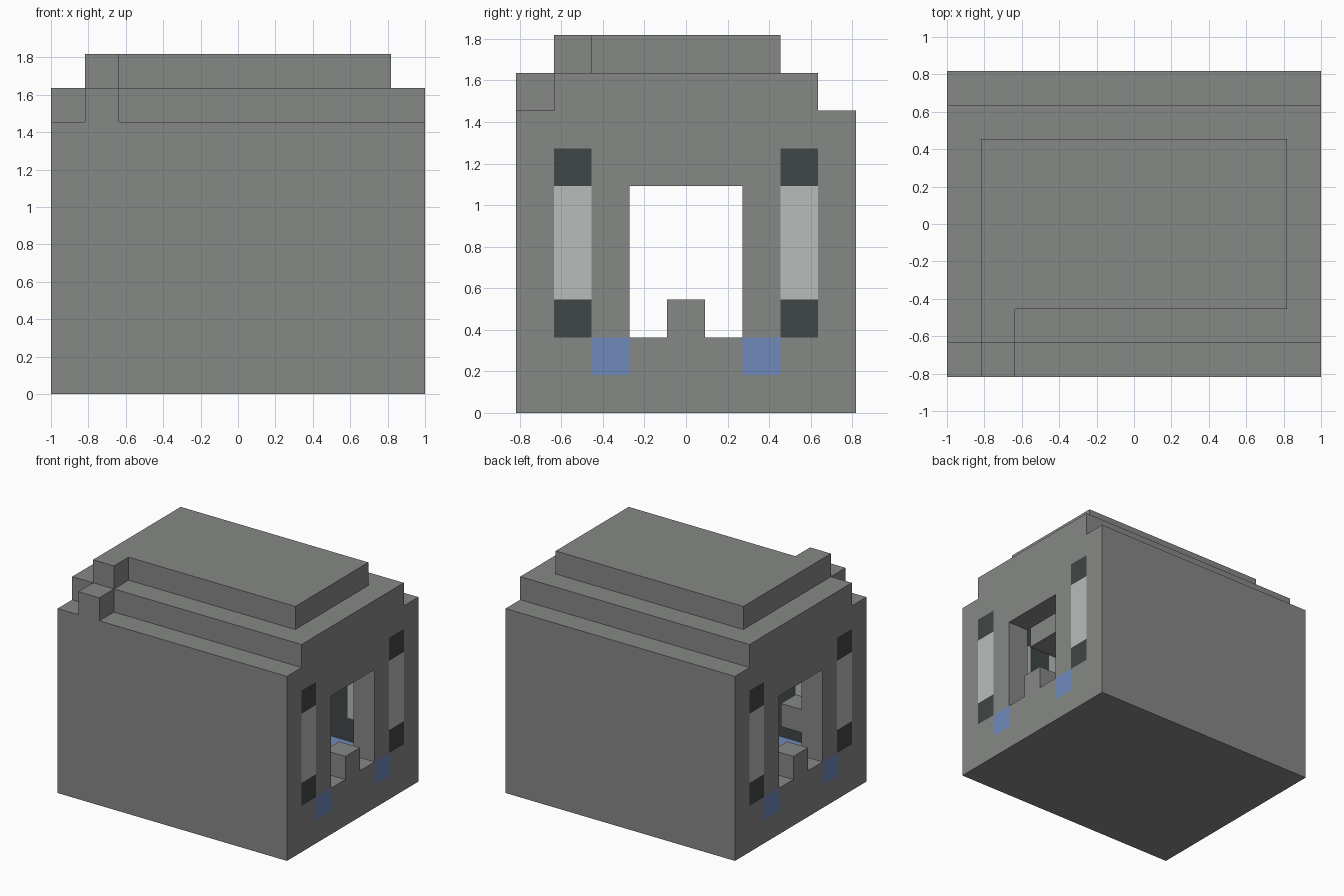
import bpy
import bmesh
import math
from mathutils import Vector

cube = bpy.data.objects.get("Cube")
if cube:
    bpy.data.objects.remove(cube, do_unlink=True)

UNIT = 2 / 11                      # one building block
L, W, H = 11, 9, 10                # blocks along x, y, z


def material(name, rgb):
    m = bpy.data.materials.new(name)
    m.use_nodes = True
    m.diffuse_color = (*rgb, 1)
    bsdf = next(n for n in m.node_tree.nodes if n.type == "BSDF_PRINCIPLED")
    bsdf.inputs["Base Color"].default_value = (*rgb, 1)
    bsdf.inputs["Roughness"].default_value = 0.8
    return m


stone = material("stone grey", (0.238, 0.246, 0.235))
dark = material("charcoal", (0.051, 0.063, 0.061))
pale = material("pale grey", (0.479, 0.503, 0.497))
blue = material("soft blue", (0.162, 0.254, 0.503))

grid = {}                          # block cell -> part name


def fill(part, x, y, z):
    """Fill a range of cells with a part; None carves them away."""
    for i in range(*x):
        for j in range(*y):
            for k in range(*z):
                if part:
                    grid[i, j, k] = part
                else:
                    grid.pop((i, j, k), None)


def mirrored(part, x, y, z, flip_x=True, flip_y=True):
    """Fill a range and its mirror images across the centre planes."""
    for xs in [x] + ([(L - x[1], L - x[0])] if flip_x else []):
        for ys in [y] + ([(W - y[1], W - y[0])] if flip_y else []):
            fill(part, xs, ys, z)


# Stepped hull and roof
fill("hull", (0, L), (0, W), (0, 8))
fill("hull", (0, L), (1, W - 1), (8, 9))
fill("roof_cap", (1, L - 1), (2, W - 2), (9, H))

# Stepped pipe down one roof corner
fill("roof_pipe", (1, 2), (0, 1), (8, 9))
fill("roof_pipe", (1, 2), (1, 2), (9, H))

# Cabin space, raised ceiling at each end, and the end doorways
fill(None, (1, L - 1), (2, W - 2), (2, 6))
mirrored(None, (1, 2), (2, W - 2), (6, 7), flip_y=False)
mirrored(None, (0, 1), (3, W - 3), (2, 6), flip_y=False)

# Post in the middle of each doorway
mirrored("doorway_post", (0, 1), (4, 5), (2, 3), flip_y=False)

# Blue floor strips running the full length
mirrored("floor_strip", (0, L), (2, 3), (1, 2), flip_x=False)

# Lamps through the end walls, with dark caps
mirrored("lamp_cap", (0, 2), (1, 2), (2, 3))
mirrored("lamp_panel", (0, 2), (1, 2), (3, 6))
mirrored("lamp_cap", (0, 2), (1, 2), (6, 7))

# Cabin lining: dark pillars, pale panels on a dark skirting
mirrored("cabin_pillar", (2, 3), (1, 2), (2, 6))
mirrored("cabin_skirting", (3, L - 3), (1, 2), (2, 3), flip_x=False)
mirrored("cabin_panel", (3, L - 3), (1, 2), (3, 6), flip_x=False)

# Shelf by one doorway
fill("shelf", (1, 2), (2, 3), (3, 4))


def build(part, mat):
    """Make one object from the exposed block faces of a part."""
    bm = bmesh.new()
    centre = Vector((L / 2, W / 2, 0))
    for cell in [c for c, p in grid.items() if p == part]:
        for axis in range(3):
            for side in (0, 1):
                near = list(cell)
                near[axis] += 2 * side - 1
                if tuple(near) in grid:
                    continue
                u, v = Vector(), Vector()
                u[(axis + 1) % 3] = 1
                v[(axis + 2) % 3] = 1
                p = Vector(cell)
                p[axis] += side
                ring = [p, p + u, p + u + v, p + v]
                if not side:
                    ring.reverse()
                bm.faces.new([bm.verts.new((q - centre) * UNIT) for q in ring])
    bmesh.ops.remove_doubles(bm, verts=bm.verts, dist=UNIT / 100)
    bmesh.ops.dissolve_limit(bm, angle_limit=math.radians(1),
                             verts=bm.verts, edges=bm.edges)
    mesh = bpy.data.meshes.new(part)
    bm.to_mesh(mesh)
    bm.free()
    mesh.materials.append(mat)
    bpy.context.collection.objects.link(bpy.data.objects.new(part, mesh))


colours = {
    stone: ("hull", "roof_cap", "roof_pipe", "doorway_post", "shelf"),
    dark: ("lamp_cap", "cabin_pillar", "cabin_skirting"),
    pale: ("lamp_panel", "cabin_panel"),
    blue: ("floor_strip",),
}
for mat, parts in colours.items():
    for part in parts:
        build(part, mat)
